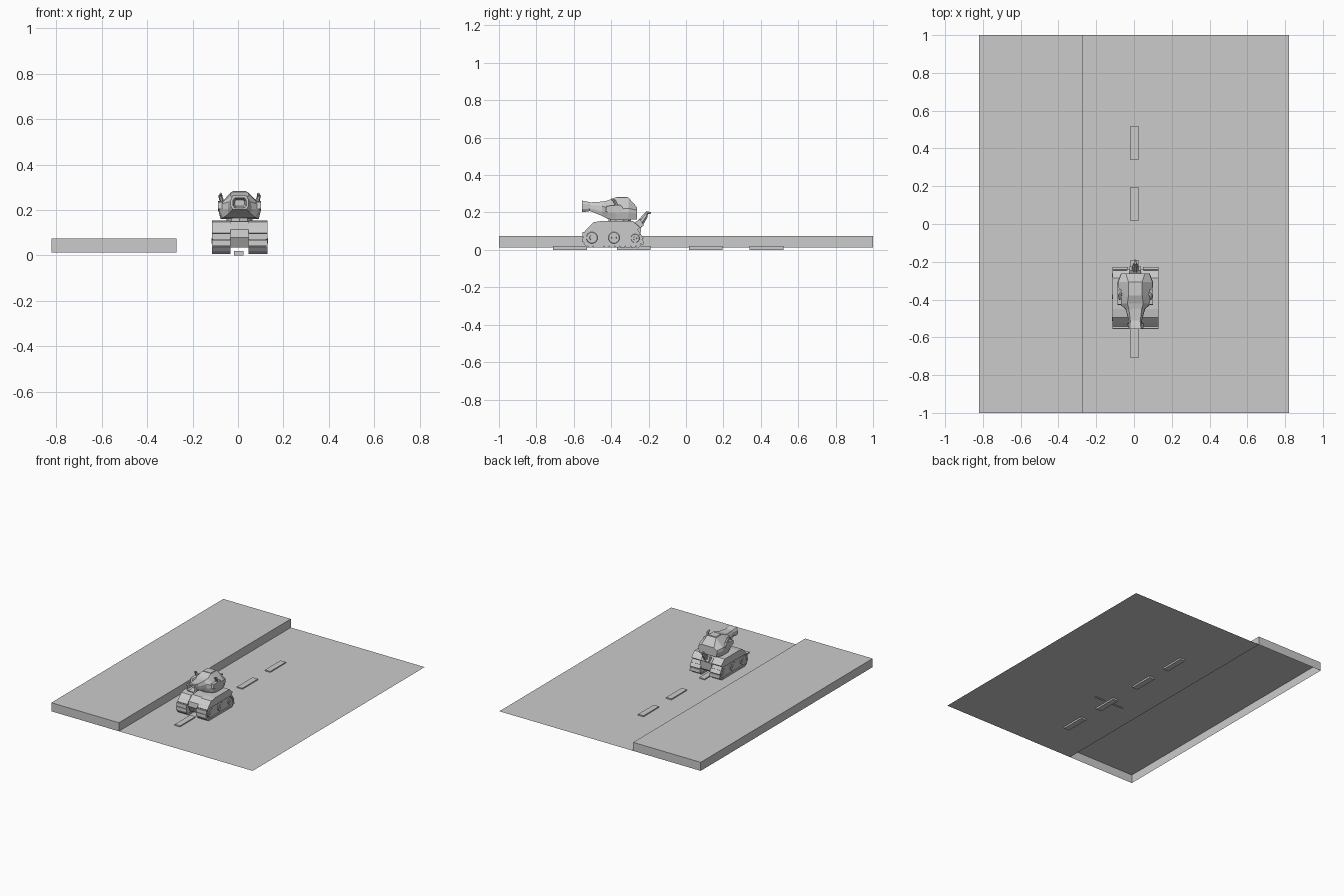
import bpy, bmesh, math
from mathutils import Vector, Matrix

if "Cube" in bpy.data.objects:
    bpy.data.objects.remove(bpy.data.objects["Cube"])

CX = 0.007  # vehicle centre line


def make(name, bm):
    bmesh.ops.recalc_face_normals(bm, faces=bm.faces)
    me = bpy.data.meshes.new(name)
    bm.to_mesh(me)
    bm.free()
    ob = bpy.data.objects.new(name, me)
    bpy.context.collection.objects.link(ob)
    return ob


def loft(name, rings, caps=(True, True)):
    bm = bmesh.new()
    vs = [[bm.verts.new(p) for p in r] for r in rings]
    n = len(vs[0])
    for a, b in zip(vs, vs[1:]):
        for i in range(n):
            bm.faces.new((a[i], a[(i + 1) % n], b[(i + 1) % n], b[i]))
    if caps[0]:
        bm.faces.new(vs[0])
    if caps[1]:
        bm.faces.new(vs[-1])
    return make(name, bm)


def box(name, x, y, z):
    ring = lambda h: [(x[0], y[0], h), (x[1], y[0], h), (x[1], y[1], h), (x[0], y[1], h)]
    return loft(name, [ring(z[0]), ring(z[1])])


def side_prism(name, prof, x0, x1):
    return loft(name, [[(x, y, z) for y, z in prof] for x in (x0, x1)])


def rod(name, a, b, r0, r1, n=8):
    a, b = Vector(a), Vector(b)
    q = (b - a).to_track_quat('Z', 'Y')
    ring = lambda c, r: [c + q @ Vector((r * math.cos(t), r * math.sin(t), 0))
                         for t in [2 * math.pi * (i + .5) / n for i in range(n)]]
    return loft(name, [ring(a, r0), ring(b, r1)])


# road sheet
bm = bmesh.new()
bm.faces.new([bm.verts.new(p) for p in
              [(-.27, -1, .012), (.82, -1, .012), (.82, 1, .012), (-.27, 1, .012)]])
make("road", bm)

# pavement, open underneath
loft("pavement", [[(-.82, -1, z), (-.27, -1, z), (-.27, 1, z), (-.82, 1, z)]
                  for z in (.012, .075)], (False, True))

# lane dashes
for i, y in enumerate((-.71, -.37, .015, .34)):
    box(f"lane_dash_{i}", (-.018, .025), (y, y + .18), (0, .02))

# tracks, wheels and fenders
TRACK = [(-.525, .02), (-.548, .045), (-.546, .085), (-.52, .112), (-.49, .12),
         (-.30, .12), (-.265, .105), (-.237, .065), (-.235, .04), (-.255, .02)]
FENDER = [(-.53, .10), (-.525, .118), (-.495, .148), (-.45, .155), (-.285, .155),
          (-.245, .118), (-.27, .10)]


def treads(name, x0, x1, count=26):
    pts = [Vector((0, *p)) for p in TRACK]
    segs = list(zip(pts, pts[1:] + pts[:1]))
    total = sum((b - a).length for a, b in segs)
    bm = bmesh.new()
    for k in range(count):
        d = total * (k + .5) / count
        for a, b in segs:
            if d <= (b - a).length:
                break
            d -= (b - a).length
        t = (b - a).normalized()
        ang = math.atan2(t.z, t.y)
        c = a + t * d
        c.x = (x0 + x1) / 2
        bmesh.ops.create_cube(bm, size=1, matrix=Matrix.Translation(c)
                              @ Matrix.Rotation(ang, 4, 'X')
                              @ Matrix.Diagonal((x1 - x0, .026, .014, 1)))
    make(name, bm)


for s, side in ((-1, "left"), (1, "right")):
    xi, xo = sorted((CX + s * .042, CX + s * .116))
    side_prism(f"track_{side}", TRACK, xi, xo)
    ti, to = sorted((CX + s * .040, CX + s * .122))
    treads(f"treads_{side}", ti, to)
    side_prism(f"fender_{side}", FENDER, ti, to)
    for i, (y, z, r) in enumerate([(-.503, .065, .034), (-.385, .065, .034), (-.272, .062, .026)]):
        rod(f"wheel_{side}_{i}", (CX + s * .11, y, z), (CX + s * .121, y, z), r, r * .85, 12)
        rod(f"hub_{side}_{i}", (CX + s * .12, y, z), (CX + s * .124, y, z), r * .4, r * .35, 8)

# hull between the tracks
side_prism("hull", [(-.505, .035), (-.53, .08), (-.525, .115), (-.485, .15), (-.285, .155),
                    (-.24, .12), (-.245, .06), (-.28, .035)], CX - .044, CX + .044)
rod("turret_neck", (CX, -.355, .15), (CX, -.355, .172), .06, .06, 10)


# turret: eight-sided sections from muzzle to back
def section(y, wt, wm, wb, zt, zu, zl, zb):
    right = [(wb, zb), (wm, zl), (wm * .97, zu), (wt, zt)]
    return [(CX + w, y, z) for w, z in right] + [(CX - w, y, z) for w, z in reversed(right)]


loft("turret", [
    section(-.515, .026, .034, .026, .254, .240, .222, .208),
    section(-.45, .034, .052, .050, .258, .235, .205, .182),
    section(-.42, .042, .088, .072, .264, .225, .200, .166),
    section(-.378, .036, .094, .084, .280, .222, .200, .160),
    section(-.308, .036, .094, .084, .280, .222, .200, .160),
    section(-.262, .050, .076, .070, .228, .212, .195, .164)])

# flared hollow muzzle
loft("muzzle", [
    section(-.50, .012, .018, .012, .240, .236, .226, .222),
    section(-.535, .018, .026, .018, .250, .240, .222, .212),
    section(-.556, .022, .030, .022, .254, .242, .220, .210),
    section(-.556, .030, .040, .030, .264, .246, .218, .202),
    section(-.535, .028, .037, .028, .260, .244, .218, .204),
    section(-.51, .025, .033, .025, .254, .240, .222, .208)])

# roof hatch
box("roof_hatch", (CX - .031, CX + .031), (-.372, -.314), (.276, .283))

# side lamps and aerials
for s, side in ((-1, "left"), (1, "right")):
    x = CX + s * .08
    side_prism(f"side_pod_{side}", [(-.43, .205), (-.425, .235), (-.35, .24), (-.33, .215), (-.36, .195)],
               x - .014, x + .014)
    rod(f"side_post_{side}", (x - s * .006, -.365, .225), (x + s * .006, -.385, .265), .011, .008, 6)
    rod(f"side_tip_{side}", (x + s * .003, -.38, .262), (x + s * .002, -.40, .272), .008, .005, 6)

# bent exhaust at the back
side_prism("exhaust_base", [(-.27, .11), (-.27, .15), (-.245, .165), (-.225, .13)], CX - .03, CX + .03)
rod("exhaust_pipe", (CX, -.255, .13), (CX, -.215, .185), .022, .014, 8)
rod("exhaust_tip", (CX, -.225, .172), (CX, -.205, .205), .016, .007, 8)
rod("exhaust_end", (CX, -.208, .2), (CX, -.188, .196), .007, .005, 6)
